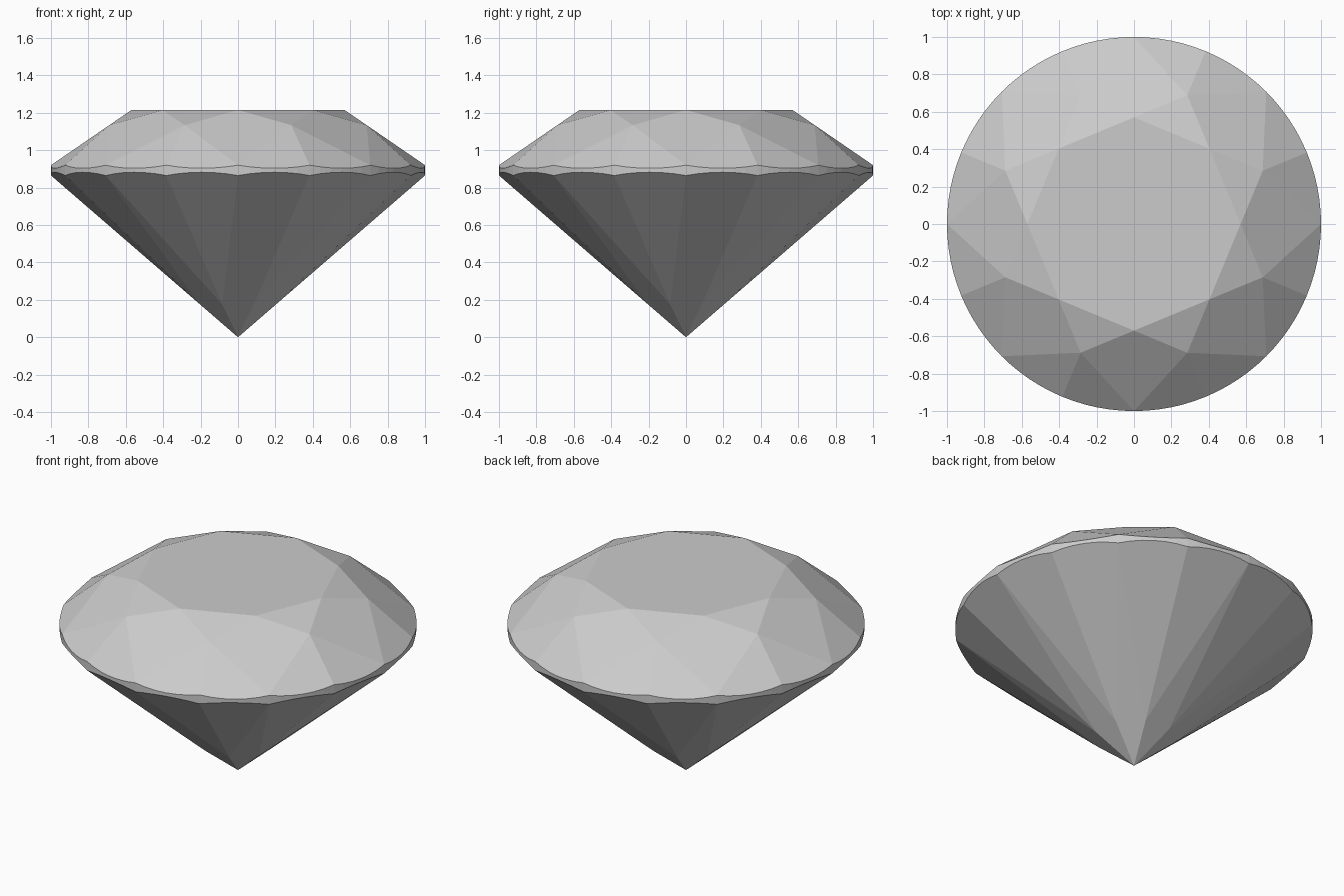
import bpy, bmesh
from math import sin, cos, radians
from mathutils import Vector

if "Cube" in bpy.data.objects:
    bpy.data.objects.remove(bpy.data.objects["Cube"])

R = 1.0
TABLE_R, TABLE_Z = 0.57, 1.215      # flat top
STAR_R = 0.745                      # star facet tips
GIRDLE_TOP, GIRDLE_LOW = 0.92, 0.865
PAV_R = 0.22                        # inner ends of the lower girdle facets
ARC = 6                             # girdle segments per facet
H = 22.5

bm = bmesh.new()


def polar(r, deg, z):
    a = radians(deg)
    return Vector((r * cos(a), r * sin(a), z))


def ring(r, z, offset):
    return [bm.verts.new(polar(r, offset + 45 * k, z)) for k in range(8)]


def face(*verts):
    bm.faces.new(verts)


def girdle_ring(inner_r, inner_z, edge_z):
    """Scalloped edge: where the 16 girdle facets cut the round outline."""
    tip, a, b = polar(inner_r, H, inner_z), polar(R, 0, edge_z), polar(R, H, edge_z)
    n = (a - tip).cross(b - tip)
    half = []
    for i in range(ARC):
        p = polar(R, H * i / ARC, 0)
        half.append(tip.z - (n.x * (p.x - tip.x) + n.y * (p.y - tip.y)) / n.z)
    mirrored = [edge_z] + half[:0:-1]
    zs = (half + mirrored) * 8
    return [bm.verts.new(polar(R, H * i / ARC, z)) for i, z in enumerate(zs)]


# Heights of the inner points, lying on the main crown and pavilion planes
c = cos(radians(H))
slope = (TABLE_Z - GIRDLE_TOP) / (R - TABLE_R)
star_z = TABLE_Z - slope * (STAR_R * c - TABLE_R)
pav_z = GIRDLE_LOW * PAV_R * c

table = ring(TABLE_R, TABLE_Z, 0)
star = ring(STAR_R, star_z, H)
upper = girdle_ring(STAR_R, star_z, GIRDLE_TOP)
lower = girdle_ring(PAV_R, pav_z, GIRDLE_LOW)
pav = ring(PAV_R, pav_z, H)
culet = bm.verts.new((0, 0, 0))

N = len(upper)
face(*table)
for k in range(8):
    s = k * 2 * ARC
    first = [(s + i) % N for i in range(ARC + 1)]
    second = [(s + ARC + i) % N for i in range(ARC + 1)]
    # Crown: star, kite and paired girdle facets
    face(table[k], star[k], table[(k + 1) % 8])
    face(table[k], star[k - 1], upper[s], star[k])
    # Pavilion: long main facet
    face(culet, pav[k], lower[s], pav[k - 1])
    for arc in (first, second):
        face(star[k], *[upper[i] for i in arc])
        face(pav[k], *[lower[i] for i in reversed(arc)])

# Girdle band
for i in range(N):
    j = (i + 1) % N
    face(lower[i], lower[j], upper[j], upper[i])

bmesh.ops.recalc_face_normals(bm, faces=bm.faces)
mesh = bpy.data.meshes.new("cut_gem")
bm.to_mesh(mesh)
bm.free()
bpy.context.collection.objects.link(bpy.data.objects.new("cut_gem", mesh))
